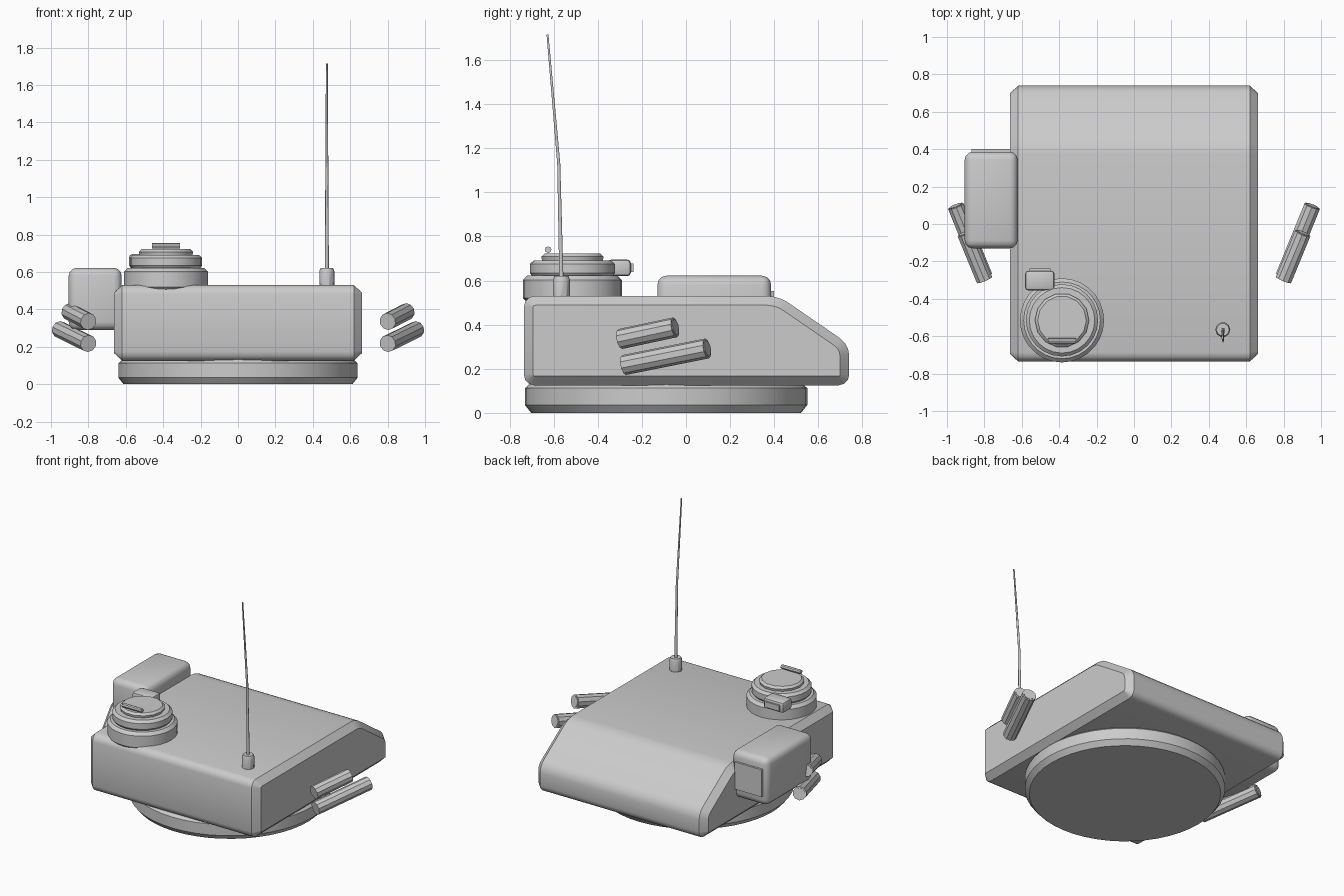
import bpy, bmesh, math
from mathutils import Vector, Matrix

if "Cube" in bpy.data.objects:
    bpy.data.objects.remove(bpy.data.objects["Cube"])


def finish(bm, name, angle=35):
    bmesh.ops.recalc_face_normals(bm, faces=bm.faces[:])
    me = bpy.data.meshes.new(name)
    bm.to_mesh(me)
    bm.free()
    me.shade_smooth()
    me.set_sharp_from_angle(angle=math.radians(angle))
    ob = bpy.data.objects.new(name, me)
    bpy.context.collection.objects.link(ob)
    return ob


def lathe(name, profile, center, sides):
    """Closed solid of revolution about z from (radius, z) points."""
    bm = bmesh.new()
    rings = []
    for r, z in profile:
        rings.append([bm.verts.new((center[0] + r * math.cos(2 * math.pi * i / sides),
                                    center[1] + r * math.sin(2 * math.pi * i / sides), z))
                      for i in range(sides)])
    for a, b in zip(rings, rings[1:]):
        for i in range(sides):
            j = (i + 1) % sides
            bm.faces.new((a[i], a[j], b[j], b[i]))
    bm.faces.new(rings[0][::-1])
    bm.faces.new(rings[-1])
    return finish(bm, name)


def box(name, lo, hi, bevel=0.0, segments=3):
    bm = bmesh.new()
    lo, hi = Vector(lo), Vector(hi)
    mat = Matrix.Translation((lo + hi) / 2) @ Matrix.Diagonal((*(hi - lo), 1))
    bmesh.ops.create_cube(bm, size=1, matrix=mat)
    if bevel:
        bmesh.ops.bevel(bm, geom=bm.edges[:], offset=bevel, segments=segments,
                        profile=0.5, affect='EDGES')
    return finish(bm, name)


def rod(name, p, q, r, sides):
    bm = bmesh.new()
    p, q = Vector(p), Vector(q)
    rot = (q - p).to_track_quat('Z', 'Y').to_matrix().to_4x4()
    bmesh.ops.create_cone(bm, cap_ends=True, segments=sides, radius1=r, radius2=r,
                          depth=(q - p).length,
                          matrix=Matrix.Translation((p + q) / 2) @ rot)
    return finish(bm, name)


# Turret body: wedge profile, rounded along x, then chamfered flanks
bm = bmesh.new()
outline = [(-0.735, 0.125), (0.74, 0.125), (0.74, 0.31), (0.42, 0.53), (-0.735, 0.53)]
left = [bm.verts.new((-0.62, y, z)) for y, z in outline]
right = [bm.verts.new((0.62, y, z)) for y, z in outline]
bm.faces.new(left)
bm.faces.new(right[::-1])
long_edges = []
for i in range(5):
    j = (i + 1) % 5
    bm.faces.new((left[i], right[i], right[j], left[j]))
    long_edges.append(bm.edges.get((left[i], right[i])))
bmesh.ops.recalc_face_normals(bm, faces=bm.faces[:])
bmesh.ops.bevel(bm, geom=long_edges, offset=0.048, segments=3, profile=0.5, affect='EDGES')
flanks = [f for f in bm.faces if abs(f.normal.x) > 0.9]
bmesh.ops.inset_individual(bm, faces=flanks, thickness=0.042, depth=0.043)
finish(bm, "turret_body", 32)

# Turret ring
lathe("turret_ring", [(0.612, 0.005 - 0.005), (0.64, 0.035), (0.64, 0.112), (0.612, 0.138)],
      (0, -0.09), 48)

# Commander hatch: stacked rings, lid and handle
C = (-0.385, -0.515)
lathe("cupola_base", [(0.208, 0.503), (0.225, 0.52), (0.225, 0.602), (0.205, 0.622)], C, 28)
lathe("cupola_ring", [(0.175, 0.61), (0.193, 0.635), (0.193, 0.675), (0.175, 0.692)], C, 24)
lathe("hatch_lid", [(0.14, 0.685), (0.145, 0.708), (0.13, 0.722)], C, 14)
rod("hatch_handle", (-0.46, -0.625, 0.74), (-0.31, -0.625, 0.74), 0.015, 8)

# Periscope
box("periscope", (-0.582, -0.355, 0.62), (-0.425, -0.25, 0.695), 0.016, 2)
box("periscope_glass", (-0.56, -0.255, 0.638), (-0.447, -0.237, 0.678))

# Stowage box on the flank
box("stowage_box", (-0.905, -0.13, 0.29), (-0.622, 0.386, 0.622), 0.042, 3)
box("stowage_panel", (-0.87, 0.375, 0.36), (-0.66, 0.4, 0.552))

# Smoke launchers, two per side
tubes = [((0.80, -0.298, 0.335), (0.902, -0.05, 0.388)),
         ((0.80, -0.28, 0.217), (0.953, 0.095, 0.292))]
for side, label in ((-1, "left"), (1, "right")):
    for n, (p, q) in enumerate(tubes, 1):
        p, q = Vector((p[0] * side, *p[1:])), Vector((q[0] * side, *q[1:]))
        d = (q - p).normalized()
        rod(f"launcher_{label}_{n}", p, q, 0.046, 10)
        rod(f"launcher_cap_{label}_{n}", q - d * 0.01, q + d * 0.004, 0.037, 10)

# Antenna mount and bent whip
lathe("antenna_mount", [(0.04, 0.525), (0.04, 0.605), (0.034, 0.62)], (0.475, -0.565), 10)
cu = bpy.data.curves.new("antenna_whip", 'CURVE')
cu.dimensions = '3D'
cu.bevel_depth = 0.01
cu.bevel_resolution = 1
cu.use_fill_caps = True
path = [(-0.565, 0.60, 1.1), (-0.577, 1.13, 0.8), (-0.628, 1.715, 0.5)]
sp = cu.splines.new('POLY')
sp.points.add(len(path) - 1)
for pt, (y, z, r) in zip(sp.points, path):
    pt.co = (0.475, y, z, 1)
    pt.radius = r
bpy.context.collection.objects.link(bpy.data.objects.new("antenna_whip", cu))
